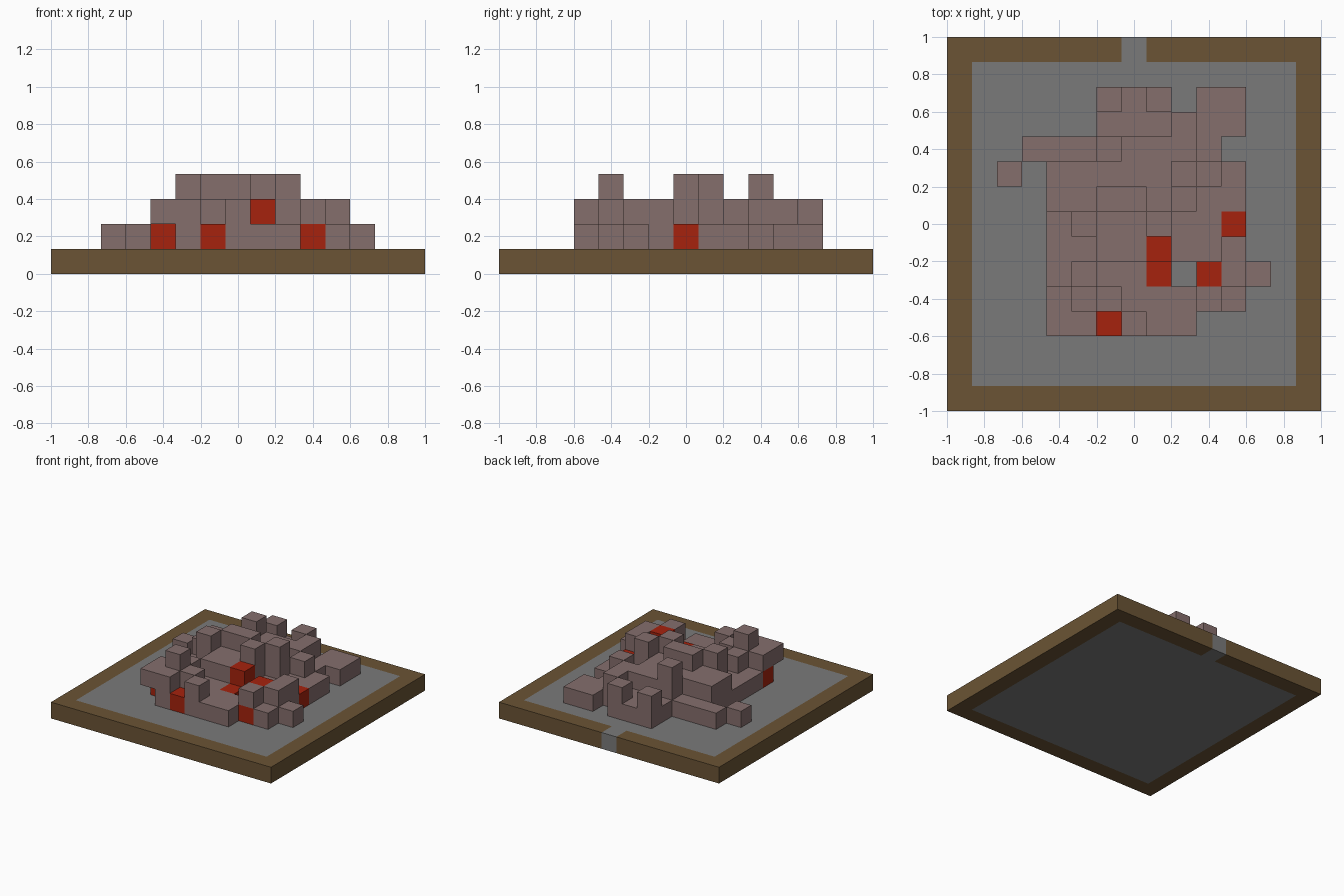
import bpy
import bmesh
from mathutils import Vector

if "Cube" in bpy.data.objects:
    bpy.data.objects.remove(bpy.data.objects["Cube"])

N = 15            # cells along each side
CELL = 2 / N

# Block heights, one row per line from back to front, columns from -x to +x
HEIGHTS = """
00002120110
00001112110
01113222100
10222221210
00223323110
00132231110
00112221120
00121110221
00232111210
00221211000
""".split()
FIRST_COLUMN, FIRST_ROW = 2, 2

# Red blocks as (column, row, level); one cell under an overhang is open
RED = {(8, 8, 2), (8, 9, 1), (10, 9, 2), (11, 7, 1),
       (6, 11, 1), (4, 10, 1), (10, 10, 1)}
OPEN = {(4, 11, 1)}
GATE = (7, 0)


def material(name, color):
    mat = bpy.data.materials.new(name)
    mat.use_nodes = True
    mat.diffuse_color = (*color, 1)
    bsdf = mat.node_tree.nodes["Principled BSDF"]
    bsdf.inputs["Base Color"].default_value = (*color, 1)
    bsdf.inputs["Roughness"].default_value = 0.9
    return mat


def position(corner):
    col, row, level = corner
    return Vector((col * CELL - 1, 1 - row * CELL, level * CELL))


def build(name, part, solid, mat):
    """Join the cells of one part, keeping only faces open to the air."""
    bm = bmesh.new()
    for cell in part:
        for axis in range(3):
            for side in (0, 1):
                neighbour = list(cell)
                neighbour[axis] += 2 * side - 1
                if tuple(neighbour) in solid:
                    continue
                u, v = (axis + 1) % 3, (axis + 2) % 3
                corners = []
                for du, dv in ((0, 0), (1, 0), (1, 1), (0, 1)):
                    c = list(cell)
                    c[axis] += side
                    c[u] += du
                    c[v] += dv
                    corners.append(bm.verts.new(position(c)))
                # rows run along -y, so the winding is mirrored
                if side:
                    corners.reverse()
                bm.faces.new(corners)
    bmesh.ops.remove_doubles(bm, verts=bm.verts, dist=CELL / 100)
    mesh = bpy.data.meshes.new(name)
    bm.to_mesh(mesh)
    bm.free()
    mesh.materials.append(mat)
    obj = bpy.data.objects.new(name, mesh)
    bpy.context.collection.objects.link(obj)


# Base: brown rim one cell wide with a grey gate, grey floor inside
rim, floor = set(), set()
for col in range(N):
    for row in range(N):
        edge = col in (0, N - 1) or row in (0, N - 1)
        target = rim if edge and (col, row) != GATE else floor
        target.add((col, row, 0))

# Stacked blocks from the height rows
stacks = set()
for r, line in enumerate(HEIGHTS):
    for c, height in enumerate(line):
        for level in range(1, int(height) + 1):
            stacks.add((c + FIRST_COLUMN, r + FIRST_ROW, level))
stacks -= OPEN | RED

solid = rim | floor | stacks | RED
build("base_rim", rim, solid, material("earth brown", (0.145, 0.088, 0.035)))
build("base_floor", floor, solid, material("stone grey", (0.195, 0.195, 0.195)))
build("stacked_blocks", stacks, solid, material("dusty rose", (0.235, 0.158, 0.152)))
build("red_blocks", RED, solid, material("ember red", (0.38, 0.016, 0.004)))
